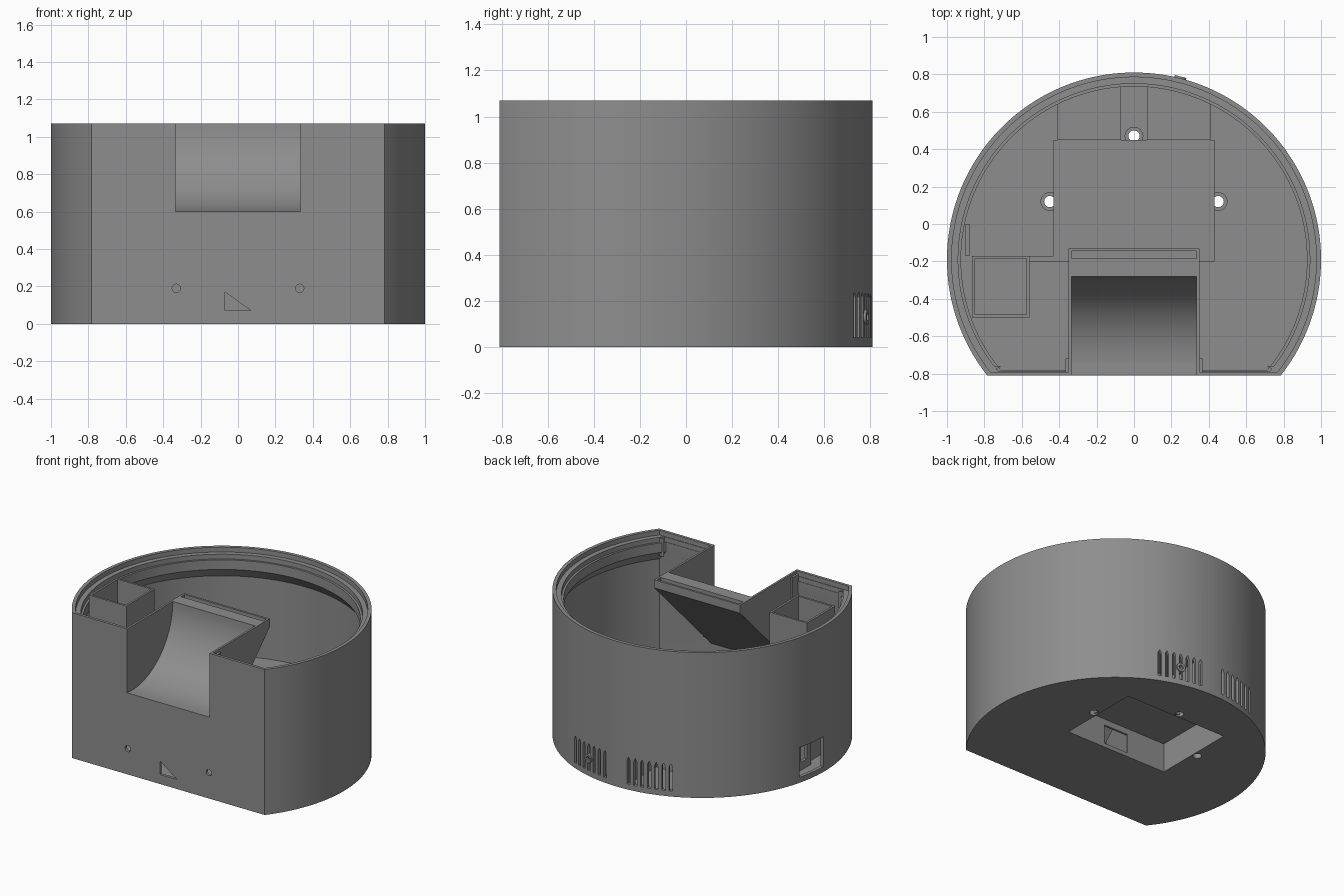
import bpy, bmesh, math
from mathutils import Matrix, Vector

if "Cube" in bpy.data.objects:
    bpy.data.objects.remove(bpy.data.objects["Cube"])

CY = -0.19  # centre of the round wall in y
grey = bpy.data.materials.new("grey plastic")
grey.diffuse_color = (0.27, 0.27, 0.27, 1)
grey.use_nodes = True
grey.node_tree.nodes["Principled BSDF"].inputs["Base Color"].default_value = grey.diffuse_color


def finish(name, bm, helper=False):
    bmesh.ops.recalc_face_normals(bm, faces=bm.faces[:])
    me = bpy.data.meshes.new(name)
    bm.to_mesh(me)
    bm.free()
    ob = bpy.data.objects.new(name, me)
    bpy.context.collection.objects.link(ob)
    me.materials.append(grey)
    if helper:
        ob.hide_render = True
        ob.hide_viewport = True
    return ob


def add_box(bm, x0, x1, y0, y1, z0, z1, rot=0.0):
    m = Matrix.LocRotScale(Vector(((x0 + x1) / 2, (y0 + y1) / 2, (z0 + z1) / 2)), None,
                           Vector((x1 - x0, y1 - y0, z1 - z0)))
    if rot:  # swing about the axis of the round wall
        m = Matrix.Translation((0, CY, 0)) @ Matrix.Rotation(rot, 4, 'Z') @ m
    bmesh.ops.create_cube(bm, size=1, matrix=m)


def add_prism(bm, pts, vec):
    a = [bm.verts.new(p) for p in pts]
    b = [bm.verts.new(Vector(p) + Vector(vec)) for p in pts]
    n = len(pts)
    bm.faces.new(a)
    bm.faces.new(b[::-1])
    for i in range(n):
        bm.faces.new((a[i], a[(i + 1) % n], b[(i + 1) % n], b[i]))


def add_cyl(bm, loc, r, h, axis=(0, 0, 1)):
    q = Vector((0, 0, 1)).rotation_difference(Vector(axis)).to_matrix().to_4x4()
    bmesh.ops.create_cone(bm, cap_ends=True, segments=32, radius1=r, radius2=r, depth=h,
                          matrix=Matrix.Translation(loc) @ q)


def cut(ob, cutter):
    m = ob.modifiers.new("cut", 'BOOLEAN')
    m.operation = 'DIFFERENCE'
    m.solver = 'EXACT'
    m.object = cutter


def box_cutter(name, *dims):
    bm = bmesh.new()
    add_box(bm, *dims)
    return finish(name, bm, True)


def smooth(ob):
    bpy.ops.object.select_all(action='DESELECT')
    ob.select_set(True)
    bpy.context.view_layer.objects.active = ob
    bpy.ops.object.shade_smooth_by_angle(angle=math.radians(25))


# Round shell with flat front, stepped rim and chamfered inner lip
def outline(r, yf, n=144):
    t0 = math.asin((yf - CY) / r)
    return [(r * math.cos(t0 + (math.pi - 2 * t0) * i / n),
             CY + r * math.sin(t0 + (math.pi - 2 * t0) * i / n)) for i in range(n + 1)]


bm = bmesh.new()
loops = []
for r, yf, z in ((1, -.81, 0), (1, -.81, 1.07), (.975, -.79, 1.07), (.975, -.79, 1.035),
                 (.94, -.786, 1.035), (.94, -.786, 1.0), (.925, -.783, 1.0),
                 (.925, -.783, .93), (.975, -.79, .86), (.975, -.79, .03)):
    loops.append([bm.verts.new((x, y, z)) for x, y in outline(r, yf)])
for a, b in zip(loops, loops[1:]):
    for i in range(len(a)):
        j = (i + 1) % len(a)
        bm.faces.new((a[i], a[j], b[j], b[i]))
bm.faces.new(loops[0])
bm.faces.new(loops[-1])
shell = finish("shell", bm)

cut(shell, box_cutter("notch_cutter", -.335, .335, -.95, -.7, .6, 1.2))
cut(shell, box_cutter("bay_cutter", -.415, .415, -.185, .435, -.1, .1))
cut(shell, box_cutter("port_cutter", -1.1, -.93, -.17, .06, .04, .26))

# Ventilation slots with pointed tops, two groups of seven
bm = bmesh.new()
for side in (-1, 1):
    for k in range(7):
        m = Matrix.Translation((0, CY, 0)) @ Matrix.Rotation(side * math.radians(5.5 + 2.9 * k), 4, 'Z')
        prof = ((-.012, .04), (.012, .04), (.012, .215), (0, .24), (-.012, .215))
        add_prism(bm, [m @ Vector((x, .93, z)) for x, z in prof],
                  m.to_3x3() @ Vector((0, .12, 0)))
cut(shell, finish("vent_cutter", bm, True))

# Front screw holes and triangular window, screw holes in the floor
bm = bmesh.new()
for s in (-1, 1):
    add_cyl(bm, (s * .33, -.8, .19), .022, .2, (0, 1, 0))
add_prism(bm, [(-.07, -.9, .07), (.07, -.9, .07), (-.07, -.9, .17)], (0, .2, 0))
cut(shell, finish("front_hole_cutter", bm, True))
bosses = ((0, .47), (-.45, .12), (.45, .12))
bm = bmesh.new()
for x, y in bosses:
    add_cyl(bm, (x, y, .05), .03, .5)
boss_cut = finish("boss_cutter", bm, True)
cut(shell, boss_cut)
smooth(shell)

# Screw bosses on the floor
bm = bmesh.new()
for x, y in bosses:
    add_cyl(bm, (x, y, .07), .05, .1)
boss_ob = finish("screw_bosses", bm)
cut(boss_ob, boss_cut)
cut(boss_ob, box_cutter("boss_trim", -.42, .42, -.19, .44, -.1, .5))
smooth(boss_ob)

# Cover over the bay in the underside
bm = bmesh.new()
add_box(bm, -.43, .43, -.2, .45, .01, .23)
cover = finish("bay_cover", bm)
cut(cover, box_cutter("cover_cutter", -.415, .415, -.185, .435, -.1, .215))
cut(cover, box_cutter("cable_cutter", -.1, .1, -.3, -.1, .03, .17))

# Air ducts behind the vents
for s, nm in ((-1, "left"), (1, "right")):
    def duct(x0, x1, y0, r, z0, z1):
        a0, a1 = math.asin(x0 / r), math.asin(x1 / r)
        arc = [(s * r * math.sin(a0 + (a1 - a0) * i / 12),
                CY + r * math.cos(a0 + (a1 - a0) * i / 12), z0) for i in range(13)]
        b = bmesh.new()
        add_prism(b, arc + [(s * x1, y0, z0), (s * x0, y0, z0)], (0, 0, z1 - z0))
        return b
    d = finish(nm + "_duct", duct(.07, .41, .45, .98, .02, .27))
    cut(d, finish(nm + "_duct_cutter", duct(.085, .395, .465, 1.02, .035, .255), True))

# Boss for a screw on the back vent
bm = bmesh.new()
a = math.radians(14.3)
n = Vector((math.sin(a), math.cos(a), 0))
add_cyl(bm, Vector((0, CY, .13)) + n * .985, .032, .05, n)
vent_boss = finish("vent_boss", bm)
bm = bmesh.new()
add_cyl(bm, Vector((0, CY, .13)) + n * 1.0, .016, .06, n)
cut(vent_boss, finish("vent_boss_cutter", bm, True))
smooth(vent_boss)

# Curved cradle with a sloped underside
bm = bmesh.new()
R = .472
prof = [(-.8, .34), (-.8, .6)]
prof += [(-.752 + R * math.sin(t), 1.07 - R * math.cos(t))
         for t in (math.pi / 2 * i / 24 for i in range(25))]
prof += [(-.185, 1.07), (-.185, 1.045), (-.145, 1.045), (-.145, 1.07), (-.13, 1.07), (-.13, 1.01)]
add_prism(bm, [(-.336, y, z) for y, z in prof], (.672, 0, 0))
smooth(finish("cradle", bm))

# Cradle side walls with small ribs at the front
bm = bmesh.new()
for s in (-1, 1):
    side = ((-.8, .34), (-.8, 1.07), (-.13, 1.07), (-.13, 1.01))
    add_prism(bm, [(s * .335, y, z) for y, z in side], (s * .015, 0, 0))
    add_box(bm, *sorted((s * .349, s * .365)), -.79, -.72, .42, 1.05)
finish("cradle_sides", bm)

# Tall open compartment on the left
bm = bmesh.new()
add_box(bm, -.865, -.56, -.5, -.17, .02, 1.06)
tray = finish("compartment", bm)
cut(tray, box_cutter("compartment_cutter", -.85, -.575, -.485, -.185, .04, 1.2))

# Divider and plate behind the side port
bm = bmesh.new()
add_box(bm, -.57, -.42, -.2, -.17, .02, .23)
finish("divider", bm)
bm = bmesh.new()
add_box(bm, -.9, -.88, -.17, .0, .02, .3)
plate = finish("port_plate", bm)
cut(plate, box_cutter("plate_cutter", -1, -.8, -.12, -.05, .09, .2))

# Corner gussets inside the flat front
bm = bmesh.new()
for s in (-1, 1):
    add_prism(bm, [(s * .77, -.795, .9), (s * .71, -.76, .9), (s * .785, -.76, .9)], (0, 0, .13))
finish("corner_gussets", bm)
